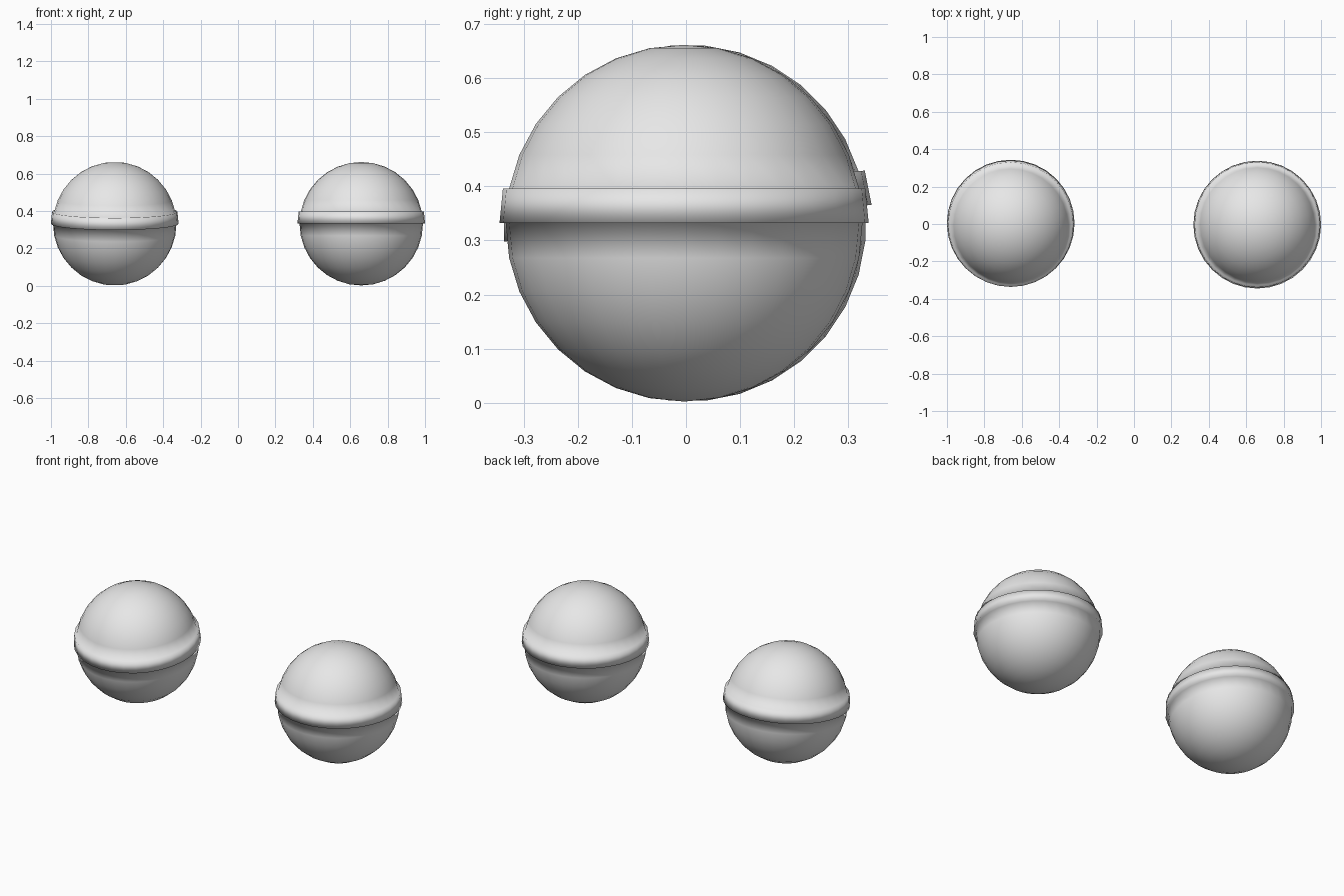
import bpy, bmesh, math

if "Cube" in bpy.data.objects:
    bpy.data.objects.remove(bpy.data.objects["Cube"], do_unlink=True)

RADIUS = 0.33
RINGS = 16
BAND_DEPTH = 0.0115

grey = bpy.data.materials.new("pale grey")
grey.use_nodes = True
grey.diffuse_color = (0.8, 0.8, 0.8, 1)
grey.node_tree.nodes["Principled BSDF"].inputs["Base Color"].default_value = (0.8, 0.8, 0.8, 1)


def banded_ball(name, location, tilt):
    """Ball whose ring of faces just above the equator stands out as a band."""
    bm = bmesh.new()
    bmesh.ops.create_uvsphere(bm, u_segments=2 * RINGS, v_segments=RINGS, radius=RADIUS)

    # Raised band
    band_top = RADIUS * math.sin(math.pi / RINGS)
    band = [f for f in bm.faces if 0 < f.calc_center_median().z < band_top]
    raised = bmesh.ops.extrude_face_region(bm, geom=band)["geom"]
    for v in raised:
        if isinstance(v, bmesh.types.BMVert):
            r = math.hypot(v.co.x, v.co.y)
            v.co.x *= 1 + BAND_DEPTH / r
            v.co.y *= 1 + BAND_DEPTH / r
    leftover = [f for f in band if f.is_valid]
    if leftover:
        bmesh.ops.delete(bm, geom=leftover, context='FACES')
    bmesh.ops.recalc_face_normals(bm, faces=bm.faces[:])

    for f in bm.faces:
        f.smooth = True
    mesh = bpy.data.meshes.new(name)
    bm.to_mesh(mesh)
    bm.free()
    mesh.materials.append(grey)
    ball = bpy.data.objects.new(name, mesh)
    ball.location = location
    ball.rotation_euler.x = tilt
    bpy.context.collection.objects.link(ball)


# Level ball on the left, tilted ball on the right
banded_ball("left_ball", (0.659, -0.0035, 0.332), 0)
banded_ball("right_ball", (-0.659, 0.0035, 0.332), math.radians(5.7))
